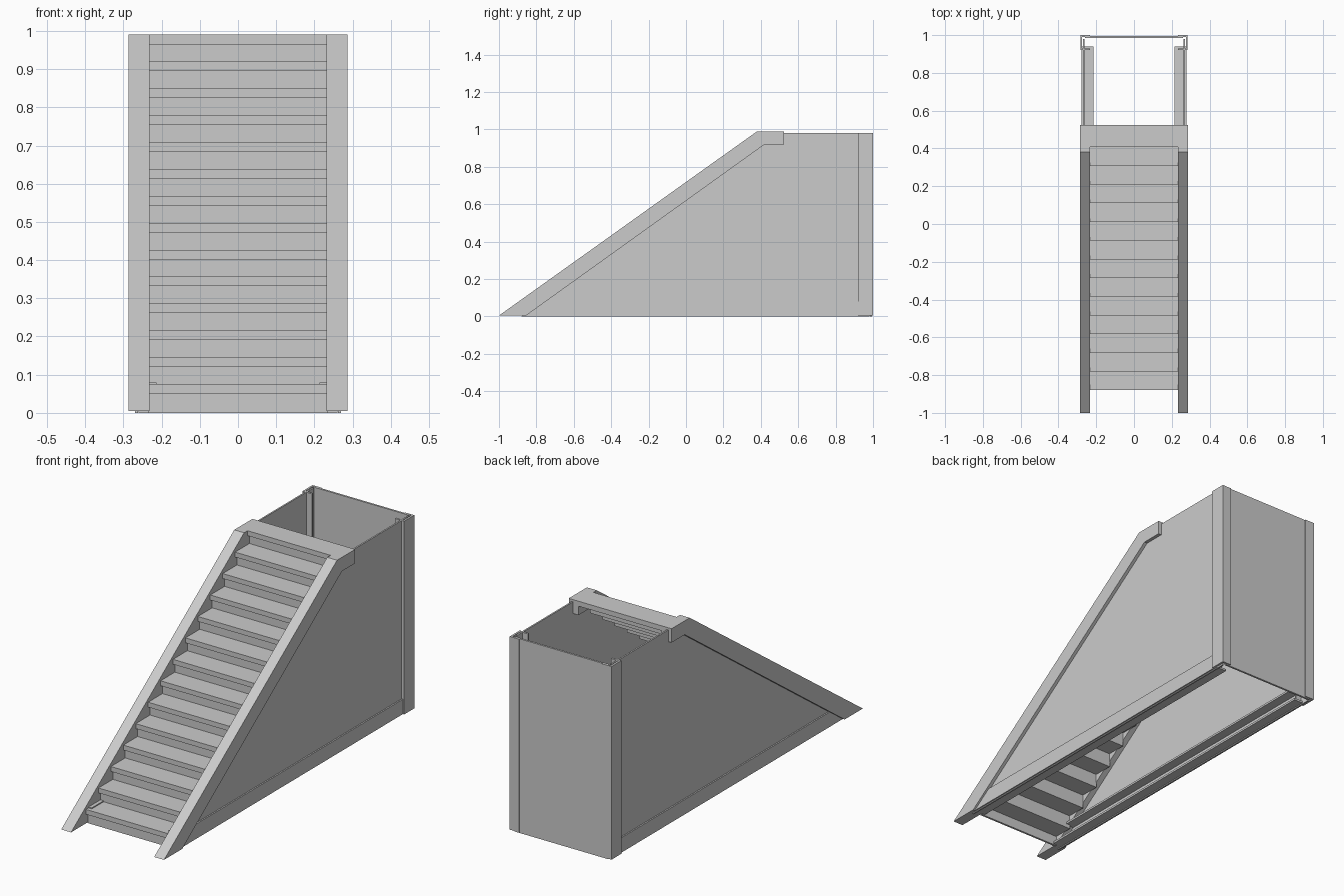
import bpy, bmesh
from mathutils import Vector

if "Cube" in bpy.data.objects:
    bpy.data.objects.remove(bpy.data.objects["Cube"])


def prism(name, pts, axis, lo, hi):
    """Extrude a 2D outline along an axis: 'x' uses (y,z), 'y' uses (x,z), 'z' uses (x,y)."""
    put = {'x': lambda p, t: (t, p[0], p[1]),
           'y': lambda p, t: (p[0], t, p[1]),
           'z': lambda p, t: (p[0], p[1], t)}[axis]
    bm = bmesh.new()
    face = bm.faces.new([bm.verts.new(put(p, lo)) for p in pts])
    ext = bmesh.ops.extrude_face_region(bm, geom=[face])
    verts = [v for v in ext['geom'] if isinstance(v, bmesh.types.BMVert)]
    bmesh.ops.translate(bm, verts=verts, vec=Vector(put((0, 0), hi - lo)))
    bmesh.ops.recalc_face_normals(bm, faces=bm.faces)
    me = bpy.data.meshes.new(name)
    bm.to_mesh(me)
    bm.free()
    ob = bpy.data.objects.new(name, me)
    bpy.context.collection.objects.link(ob)
    return ob


def box(name, x0, x1, y0, y1, z0, z1):
    return prism(name, [(x0, y0), (x1, y0), (x1, y1), (x0, y1)], 'z', z0, z1)


def both_sides(ob):
    m = ob.modifiers.new("mirror", 'MIRROR')
    m.use_axis[0] = True
    return ob


def channel(a0, a1, b0, b1, t):
    """C outline with its web at a1, opening toward a0."""
    return [(a0, b0), (a1, b0), (a1, b1), (a0, b1),
            (a0, b1 - t), (a1 - t, b1 - t), (a1 - t, b0 + t), (a0, b0 + t)]


# Sloping stringers with a short level end at the top
stringer = [(-1, 0.005), (0.38, 0.99), (0.525, 0.99), (0.525, 0.92),
            (0.42, 0.92), (-0.855, 0.005)]
both_sides(prism("stringer", stringer, 'x', 0.232, 0.287))

# Side panels, base rails and rear corner posts
panel = [(-0.88, 0.0), (0.98, 0.0), (0.98, 0.98), (0.47, 0.98), (0.43, 0.945)]
both_sides(prism("side_panel", panel, 'x', 0.262, 0.27))
both_sides(prism("base_rail", channel(0.214, 0.277, 0.005, 0.08, 0.01), 'y', -0.86, 0.94))
both_sides(prism("corner_post", channel(0.232, 0.284, 0.92, 1.0, 0.01), 'z', 0.005, 0.98))
box("back_panel", -0.26, 0.26, 0.985, 0.995, 0.0, 0.98)

# Treads and recessed risers
RISE, RUN, HALF, THICK = 0.0704, 0.099, 0.234, 0.025
for k in range(14):
    y = -0.88 + RUN * k
    top = 0.075 + RISE * k
    if k < 13:
        box(f"tread_{k + 1}", -HALF, HALF, y, y + RUN + 0.025, top - THICK, top)
    bottom = 0.0 if k == 0 else top - RISE
    box(f"riser_{k + 1}", -HALF, HALF, y + 0.015, y + 0.025, bottom, top - THICK)

# Top landing plate
box("landing", -HALF, HALF, 0.407, 0.525, 0.965, 0.99)
